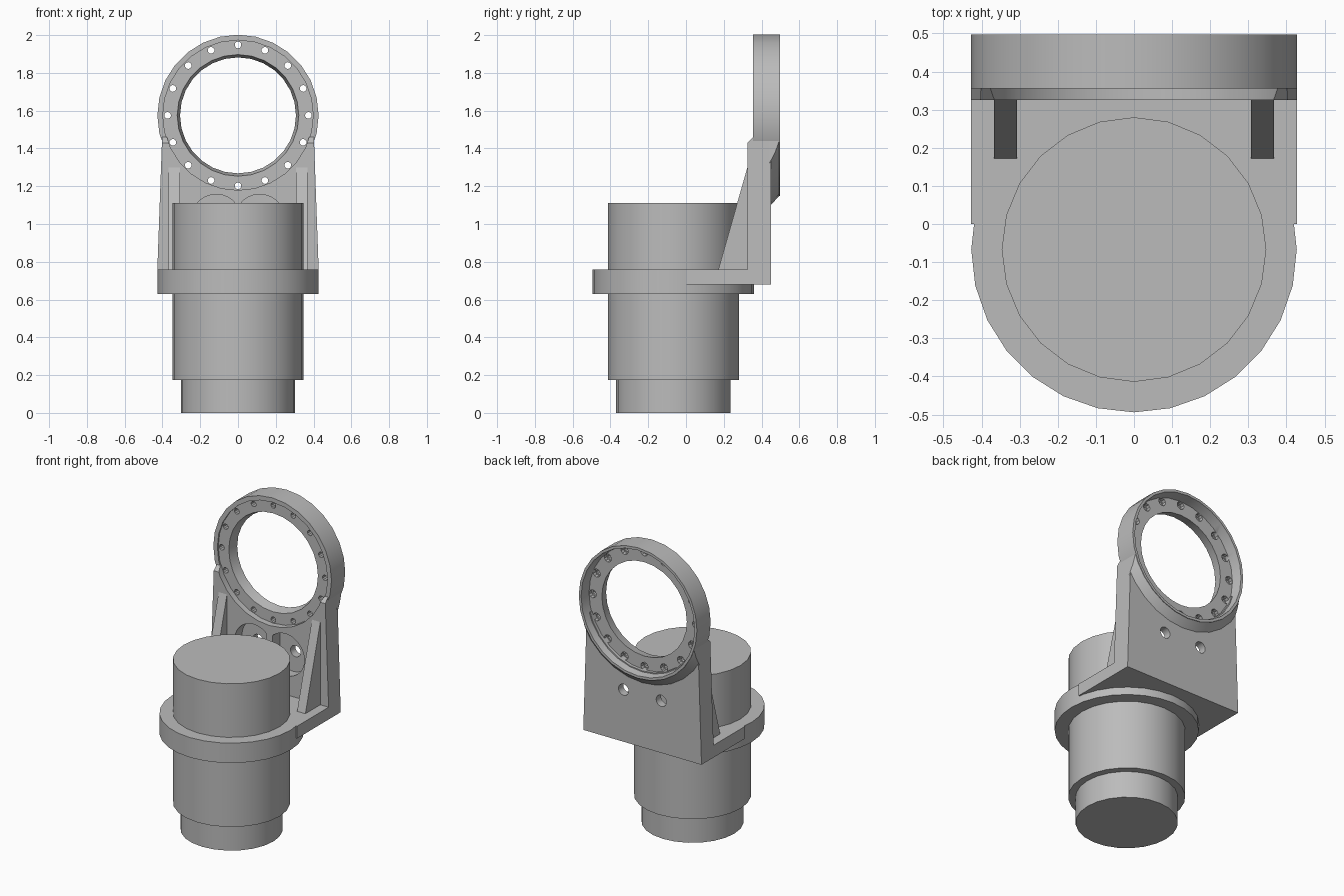
import bpy, bmesh, math
from mathutils import Vector, Matrix

cube = bpy.data.objects.get("Cube")
if cube:
    bpy.data.objects.remove(cube, do_unlink=True)

GREY = (0.5, 0.5, 0.5, 1)
grey = bpy.data.materials.new("machined grey")
grey.use_nodes = True
grey.diffuse_color = GREY
grey.node_tree.nodes["Principled BSDF"].inputs["Base Color"].default_value = GREY

MOTOR_Y = -0.067
RING_Z = 1.575


def add(name, bm):
    bmesh.ops.recalc_face_normals(bm, faces=bm.faces)
    mesh = bpy.data.meshes.new(name)
    bm.to_mesh(mesh)
    bm.free()
    mesh.materials.append(grey)
    ob = bpy.data.objects.new(name, mesh)
    bpy.context.collection.objects.link(ob)
    return ob


def side_prism(name, profile, x0, x1):
    """Extrude a (y, z) outline along x."""
    bm = bmesh.new()
    face = bm.faces.new([bm.verts.new((x0, y, z)) for y, z in profile])
    ext = bmesh.ops.extrude_face_region(bm, geom=[face])["geom"]
    moved = [v for v in ext if isinstance(v, bmesh.types.BMVert)]
    bmesh.ops.translate(bm, verts=moved, vec=(x1 - x0, 0, 0))
    return add(name, bm)


def rod(name, x, z, y0, y1, r0, r1=None, sides=28):
    """Cylinder or cone running along y."""
    bm = bmesh.new()
    turn = Matrix.Translation((x, (y0 + y1) / 2, z)) @ Matrix.Rotation(-math.pi / 2, 4, "X")
    bmesh.ops.create_cone(bm, cap_ends=True, segments=sides, radius1=r0,
                          radius2=r0 if r1 is None else r1, depth=y1 - y0, matrix=turn)
    return add(name, bm)


def lathe(name, profile, sides, matrix):
    """Spin a (radius, height) outline about z; radius 0 ends are merged."""
    bm = bmesh.new()
    pts = [bm.verts.new((r, 0, h)) for r, h in profile]
    edges = [bm.edges.new((a, b)) for a, b in zip(pts, pts[1:] + pts[:1])]
    bmesh.ops.spin(bm, geom=pts + edges, cent=(0, 0, 0), axis=(0, 0, 1),
                   angle=math.tau, steps=sides, use_duplicate=False)
    bmesh.ops.remove_doubles(bm, verts=bm.verts, dist=1e-5)
    bmesh.ops.transform(bm, matrix=matrix, verts=bm.verts)
    return add(name, bm)


def boolean(target, tools, operation="DIFFERENCE"):
    bpy.context.view_layer.objects.active = target
    for tool in tools:
        mod = target.modifiers.new("cut", "BOOLEAN")
        mod.operation, mod.solver, mod.object = operation, "EXACT", tool
        bpy.ops.object.modifier_apply(modifier=mod.name)
        bpy.data.objects.remove(tool, do_unlink=True)


def taper(ob):
    """Narrow the bracket slightly towards the ring."""
    for v in ob.data.vertices:
        half = 0.427 - max(0, v.co.z - 0.76) * 0.036
        v.co.x = math.copysign(half, v.co.x)


def cylinder(name, radius, z0, z1, sides):
    bm = bmesh.new()
    bmesh.ops.create_cone(bm, cap_ends=True, segments=sides, radius1=radius, radius2=radius,
                          depth=z1 - z0, matrix=Matrix.Translation((0, MOTOR_Y, (z0 + z1) / 2)))
    return add(name, bm)


# Motor and clamp collar
parts = [cylinder("motor_foot", 0.303, 0, 0.18, 24),
         cylinder("motor_body", 0.347, 0.175, 1.11, 24),
         cylinder("clamp_collar", 0.427, 0.63, 0.76, 28)]

# Bracket: shelf and upright plate in one L-shaped piece
bracket = side_prism("bracket", [(0, 0.68), (0.45, 0.68), (0.45, 1.46), (0.355, 1.46),
                                 (0.325, 1.43), (0.325, 0.76), (0, 0.76)], -1, 1)
taper(bracket)
cutters = [rod("ring_cutter", 0, RING_Z, 0.2, 0.6, 0.396)]
for s in (-1, 1):
    # Rounded pocket on each side of a thin middle web, with a bolt hole
    pocket = rod("pocket_cutter", s * 0.115, 1.02, 0.25, 0.4, 0.137)
    web = side_prism("web_cutter", [(0.2, 0.8), (0.5, 0.8), (0.5, 1.2), (0.2, 1.2)],
                     -s * 0.3, s * 0.022)
    boolean(pocket, [web])
    cutters += [pocket, rod("bolt_hole_cutter", s * 0.136, 1.02, 0.3, 0.6, 0.037, sides=16)]
boolean(bracket, cutters)
parts.append(bracket)

# Sloped shoulder blending the ring into the back of the plate
shoulder = rod("ring_shoulder", 0, RING_Z, 0.44, 0.494, 0.484, 0.426)
limit = side_prism("shoulder_limit", [(0.3, 0.76), (0.6, 0.76), (0.6, 1.46), (0.3, 1.46)], -1, 1)
taper(limit)
boolean(shoulder, [limit], "INTERSECT")
boolean(shoulder, [rod("shoulder_cutter", 0, RING_Z, 0.3, 0.6, 0.41)])
parts.append(shoulder)

# Mounting ring with a recessed bolt flange
stand = Matrix.Translation((0, 0, RING_Z)) @ Matrix.Rotation(-math.pi / 2, 4, "X")
ring = lathe("mounting_ring", [(0.322, 0.365), (0.398, 0.365), (0.398, 0.355), (0.427, 0.355),
                               (0.427, 0.497), (0.41, 0.497), (0.4, 0.43), (0.307, 0.43)],
             28, stand)
holes = []
for i in range(16):
    a = math.tau * i / 16
    x, z = 0.373 * math.cos(a), RING_Z + 0.373 * math.sin(a)
    holes += [rod("screw_hole", x, z, 0.3, 0.6, 0.018, sides=10),
              rod("screw_counterbore", x, z, 0.405, 0.6, 0.026, sides=10)]
boolean(ring, holes)
parts.append(ring)

# Gusset ribs between shelf and plate
for side, s in (("right", -1), ("left", 1)):
    parts.append(side_prism("gusset_" + side, [(0.17, 0.755), (0.33, 0.755), (0.33, 1.3), (0.325, 1.3)],
                            s * 0.307, s * 0.367))

# Smooth round surfaces, keep hard corners
bpy.ops.object.select_all(action="DESELECT")
for ob in parts:
    ob.select_set(True)
bpy.context.view_layer.objects.active = parts[0]
bpy.ops.object.shade_smooth_by_angle(angle=math.radians(30))
